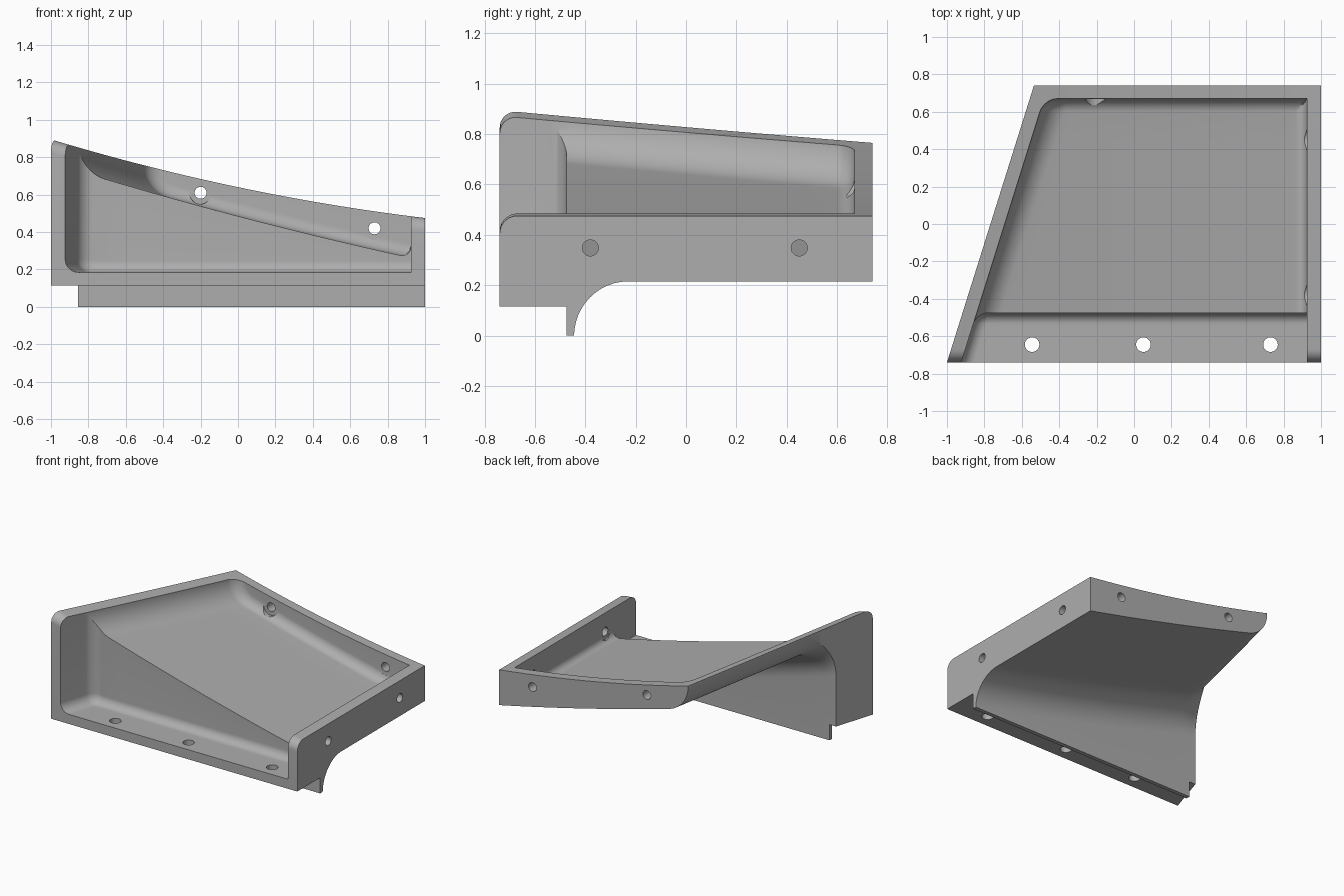
import bpy, bmesh, math
from mathutils import Matrix, Vector

if "Cube" in bpy.data.objects:
    bpy.data.objects.remove(bpy.data.objects["Cube"])

HALF = 0.74      # half depth
WALL = 0.076     # rim wall thickness
SKIN = 0.0315    # tray floor thickness


def top_z(x):
    return 0.64 - 0.21 * x + 0.045 * x * x


def floor_z(x):
    return 0.485 - 0.262 * x + 0.0235 * x * x


def under_z(x):
    return floor_z(x) - SKIN


def ledge_z(x):
    return 0.185


def outer_left(y):
    return -1 + 0.314 * (y + HALF)


def inner_left(y):
    return outer_left(y) + WALL


def make_object(name, bm):
    bmesh.ops.recalc_face_normals(bm, faces=bm.faces)
    mesh = bpy.data.meshes.new(name)
    bm.to_mesh(mesh)
    bm.free()
    ob = bpy.data.objects.new(name, mesh)
    bpy.context.collection.objects.link(ob)
    return ob


def loft(name, sections):
    """Skin closed sections of equal length and cap both ends."""
    bm = bmesh.new()
    rings = [[bm.verts.new(p) for p in s] for s in sections]
    n = len(rings[0])
    for a, b in zip(rings, rings[1:]):
        for i in range(n):
            j = (i + 1) % n
            bm.faces.new((a[i], a[j], b[j], b[i]))
    bm.faces.new(rings[0])
    bm.faces.new(rings[-1])
    bmesh.ops.recalc_face_normals(bm, faces=bm.faces)
    bmesh.ops.triangulate(bm, faces=bm.faces)
    return make_object(name, bm)


def prism(name, outline, z0, z1):
    return loft(name, [[(x, y, z) for x, y in outline] for z in (z0, z1)])


def cylinder(name, centre, axis, radius, length):
    bm = bmesh.new()
    rot = Vector((0, 0, 1)).rotation_difference(Vector(axis)).to_matrix().to_4x4()
    bmesh.ops.create_cone(bm, cap_ends=True, segments=32, radius1=radius, radius2=radius,
                          depth=length, matrix=Matrix.Translation(centre) @ rot)
    return make_object(name, bm)


def surface(y, height, left, right, radius, right_radius, d):
    """Cross-section: left fillet, floor, right fillet, offset by d."""
    def slope(x):
        return math.atan((height(x - 0.01) - height(x + 0.01)) / 0.02)
    a = slope(left + radius)
    xc = left + radius * (1 - math.sin(a))
    zc = height(xc) + radius * math.cos(a)
    end = math.radians(88)
    pts = []
    for i in range(15):
        t = end + (a - end) * i / 14
        pts.append((left + radius - (radius - d) * math.sin(t), y,
                    zc - (radius - d) * math.cos(t)))
    start, stop = pts[-1][0], right - right_radius
    for i in range(1, 25):
        x = start + (stop - start) * i / 24
        pts.append((x, y, height(x) + d / math.cos(slope(x))))
    if right_radius:
        for i in range(1, 10):
            t = math.pi / 2 * i / 9
            x = stop + right_radius * math.sin(t)
            rise = right_radius * (1 - math.cos(t))
            pts.append((x, y, height(x) + max(d, rise)))
    return pts


def stations(y_flat, y_end, r):
    """Pairs of y and offset: a straight run, then a quarter round to y_end."""
    side = 1 if y_end > y_flat else -1
    y_round = y_end - side * r
    run = [(y_flat + (y_round - y_flat) * i / 10, 0) for i in range(10)]
    for i in range(13):
        t = math.pi / 2 * i / 12
        run.append((y_round + side * r * math.sin(t), r * (1 - math.cos(t))))
    return run


def pocket(name, height, y_end, radius, right_radius, back_radius):
    sections = []
    for y, d in stations(-0.9, y_end, back_radius):
        left, right = inner_left(y), 1 - WALL
        pts = surface(y, height, left, right, radius, right_radius, d)
        sections.append(pts + [(right, y, 2), (pts[0][0], y, 2)])
    return loft(name, sections)


def underside(name):
    sections = []
    for y, d in stations(1, -0.445, 0.215):
        pts = surface(y, under_z, outer_left(y), 1.3, 0.21, 0, -d)
        sections.append(pts + [(1.3, y, -1), (-2, y, -1), (-2, y, pts[0][2])])
    return loft(name, sections)


# Main block: rounded front lip, stepped bottom, top following the curve
sections = []
for i in range(41):
    x = -1.02 + 2.02 * i / 40
    z, r = top_z(x), 0.07
    ring = [(x, -HALF, 0.115), (x, -0.475, 0.115), (x, -0.475, 0),
            (x, HALF, 0), (x, HALF, z)]
    for k in range(11):
        t = math.pi / 2 * k / 10
        ring.append((x, r - HALF - r * math.sin(t), z - r + r * math.cos(t)))
    sections.append(ring)
tray = loft("curved_tray_bracket", sections)

# Slanted left side, tray recess, front ledge recess, hollow underside
cutters = [
    prism("slant_cutter", [(outer_left(-2), -2), (outer_left(2), 2), (-3, 2), (-3, -2)], -1, 2),
    pocket("tray_cutter", floor_z, HALF - 0.07, 0.18, 0.06, 0.07),
    pocket("ledge_cutter", ledge_z, -0.475, 0.07, 0, 0.06),
    underside("underside_cutter"),
    prism("skirt_end_cutter", [(-2, -0.6), (-0.855, -0.6), (-0.855, 0), (-2, 0)], -1, 0.115),
]

# Screw holes: ledge, right wall and back wall, with clearance at the fillets
for x in (-0.545, 0.05, 0.73):
    cutters.append(cylinder("ledge_hole", (x, -0.645, 0.15), (0, 0, 1), 0.039, 0.3))
for y in (-0.38, 0.45):
    cutters.append(cylinder("side_hole", (0.97, y, 0.348), (1, 0, 0), 0.032, 0.3))
    cutters.append(cylinder("side_clearance", (0.884, y, 0.348), (1, 0, 0), 0.06, 0.08))
for x, z in ((-0.2, 0.61), (0.73, 0.42)):
    cutters.append(cylinder("back_hole", (x, 0.72, z), (0, 1, 0), 0.032, 0.3))
    cutters.append(cylinder("back_clearance", (x, 0.629, z), (0, 1, 0), 0.06, 0.08))

bpy.ops.object.select_all(action="DESELECT")
bpy.context.view_layer.objects.active = tray
tray.select_set(True)
for cutter in cutters:
    cutter.hide_render = True
    mod = tray.modifiers.new("cut", "BOOLEAN")
    mod.operation = "DIFFERENCE"
    mod.solver = "EXACT"
    mod.object = cutter
    bpy.ops.object.modifier_apply(modifier=mod.name)
    bpy.data.objects.remove(cutter)

# Plain grey finish
grey = bpy.data.materials.new("plain_grey")
grey.use_nodes = True
colour = (0.42, 0.42, 0.42, 1)
grey.diffuse_color = colour
grey.node_tree.nodes["Principled BSDF"].inputs["Base Color"].default_value = colour
tray.data.materials.clear()
tray.data.materials.append(grey)
bpy.ops.object.shade_smooth_by_angle(angle=math.radians(25))
